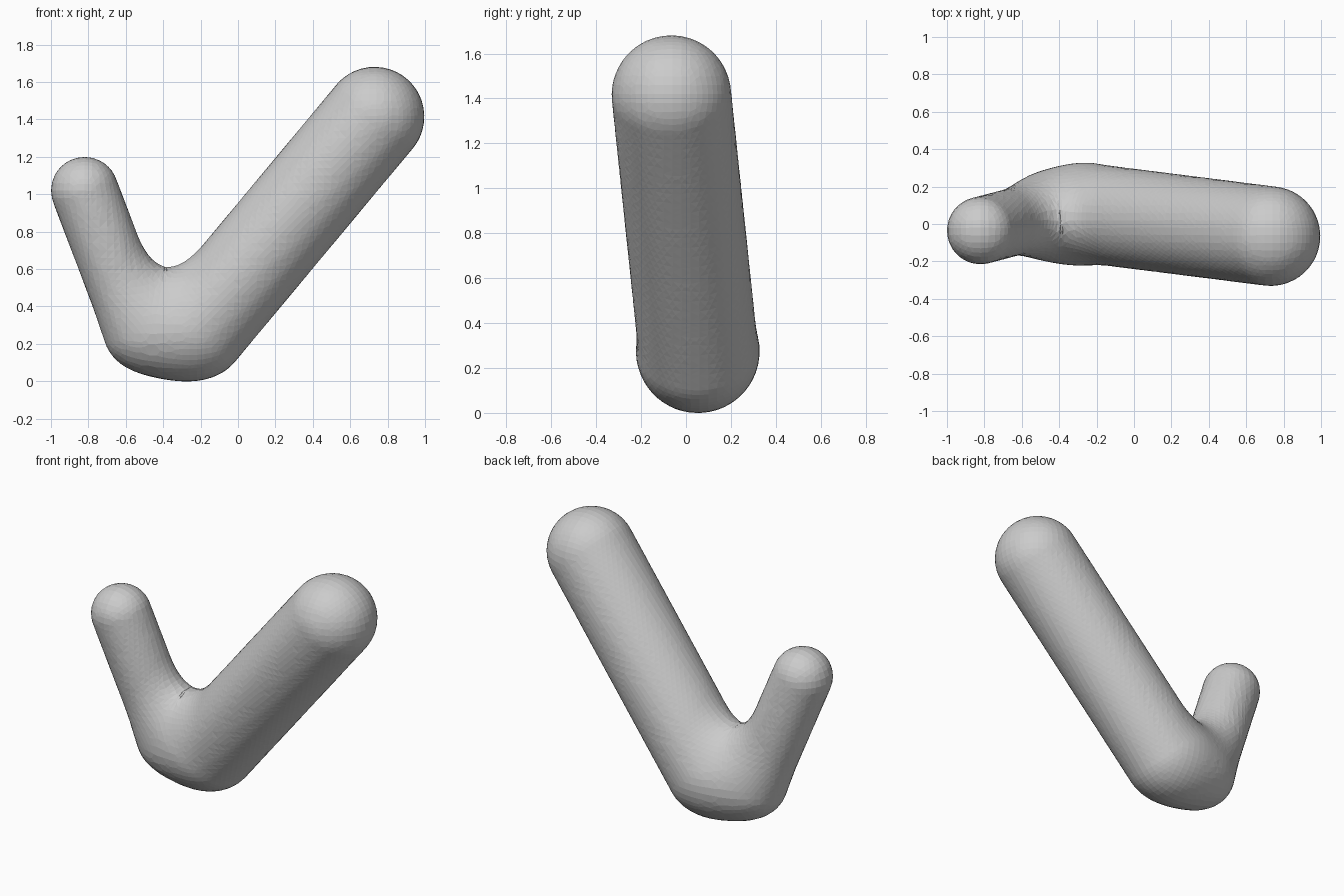
import bpy, bmesh
from mathutils import Vector, Matrix

if "Cube" in bpy.data.objects:
    bpy.data.objects.remove(bpy.data.objects["Cube"])

# Two rounded limbs: start, end, radius
LIMBS = [
    (Vector((0.73, -0.065, 1.415)), Vector((-0.22, 0.055, 0.275)), 0.266),
    (Vector((-0.82, -0.035, 1.02)), Vector((-0.535, 0.04, 0.27)), 0.18),
]
BLEND = 0.32


def limb_distance(p, a, b, r):
    d = b - a
    t = max(0, min(1, (p - a).dot(d) / d.length_squared))
    return (p - a - d * t).length - r


def field(p):
    d1, d2 = (limb_distance(p, *limb) for limb in LIMBS)
    h = max(0, 1 - abs(d1 - d2) / BLEND)
    return min(d1, d2) - h * h * BLEND / 4


def gradient(p, e=0.001):
    axes = Matrix.Identity(3)
    return Vector([(field(p + v * e) - field(p - v * e)) / (2 * e) for v in axes])


# Rough limbs: a ball stretched along each limb by moving its far half
bm = bmesh.new()
for a, b, r in LIMBS:
    ball = bmesh.new()
    bmesh.ops.create_icosphere(ball, subdivisions=4, radius=r)
    for v in ball.verts:
        v.co += b if v.co.dot(b - a) > 0 else a
    part = bpy.data.meshes.new("limb")
    ball.to_mesh(part)
    ball.free()
    bm.from_mesh(part)
    bpy.data.meshes.remove(part)
mesh = bpy.data.meshes.new("bent_body")
bm.to_mesh(mesh)
bm.free()
body = bpy.data.objects.new("bent_body", mesh)
bpy.context.collection.objects.link(body)

# Fuse into one skin
mod = body.modifiers.new("fuse", 'REMESH')
mod.mode = 'VOXEL'
mod.voxel_size = 0.04
bpy.context.view_layer.objects.active = body
bpy.ops.object.modifier_apply(modifier=mod.name)

# Pull the skin onto the softly blended surface
bm = bmesh.new()
bm.from_mesh(body.data)
for step in range(6):
    for v in bm.verts:
        g = gradient(v.co)
        if g.length > 0.05:
            v.co -= g * (field(v.co) / g.length_squared)
    if step < 4:
        bmesh.ops.smooth_vert(bm, verts=bm.verts[:], factor=0.5,
                              use_axis_x=True, use_axis_y=True, use_axis_z=True)
bmesh.ops.triangulate(bm, faces=bm.faces[:])
bmesh.ops.recalc_face_normals(bm, faces=bm.faces[:])
bm.to_mesh(body.data)
bm.free()
